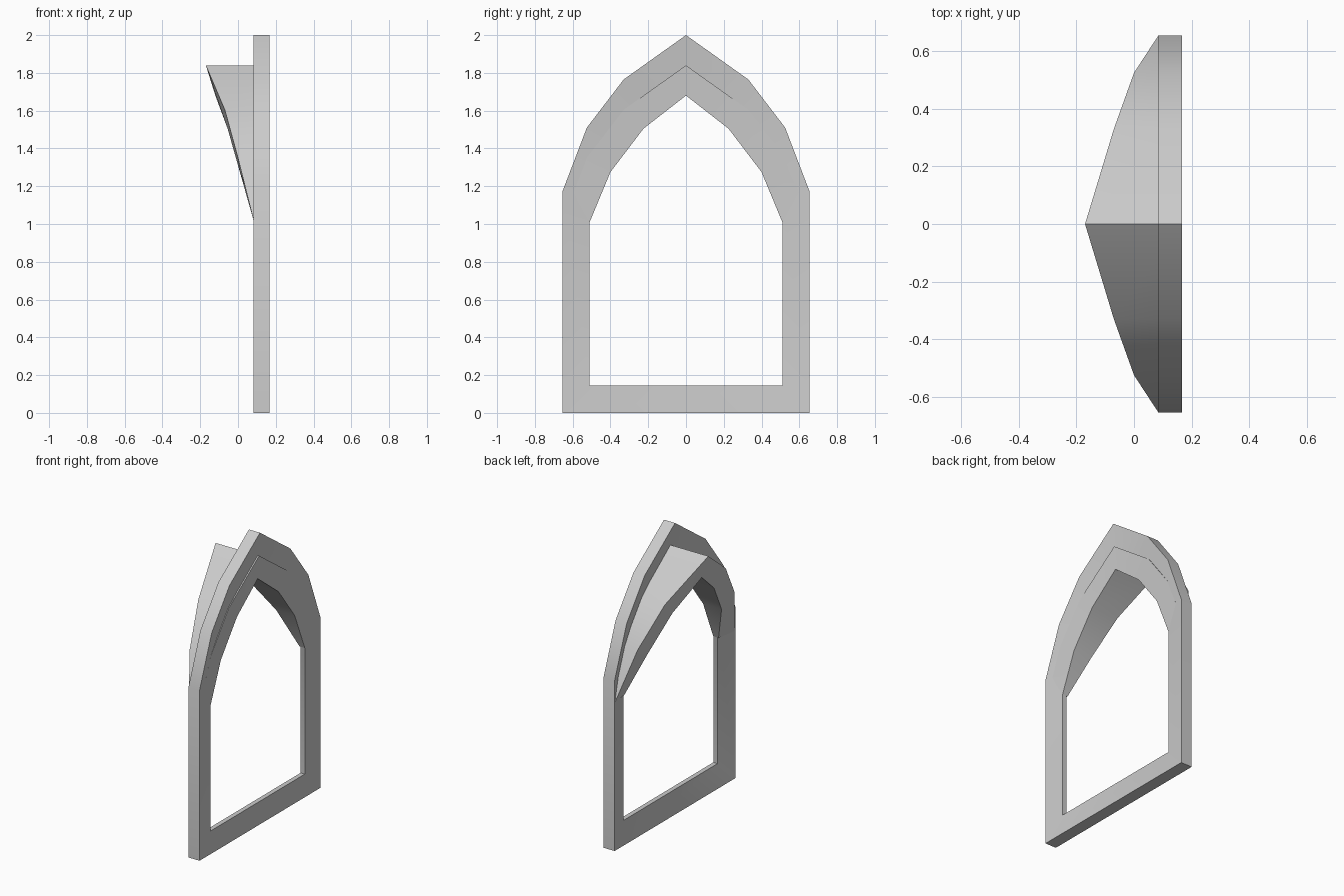
import bpy, bmesh, math

cube = bpy.data.objects.get("Cube")
if cube:
    bpy.data.objects.remove(cube)

stone = bpy.data.materials.new("light_grey_stone")
stone.use_nodes = True
GREY = (0.6, 0.6, 0.6, 1)
stone.diffuse_color = GREY
stone.node_tree.nodes["Principled BSDF"].inputs["Base Color"].default_value = GREY

# Half outlines of the pointed arch as (y, z), from springing to apex
OUTER = [(0.655, 1.17), (0.525, 1.51), (0.33, 1.765), (0, 2.0)]
INNER = [(0.51, 1.17), (0.4, 1.435), (0.225, 1.665), (0, 1.84)]
DROP = 0.16


def mirrored(half):
    """Continue a half path of (x, y, z) over the apex to the other side."""
    return half + [(x, -y, z) for x, y, z in reversed(half[:-1])]


def at(half, xs, drop=0.0):
    return [(x, y, z - drop) for x, (y, z) in zip(xs, half)]


def sweep(name, rails, closed):
    """Skin a ring of parallel rails, either into a loop or with end caps."""
    bm = bmesh.new()
    rows = [[bm.verts.new(p) for p in rail] for rail in rails]
    n = len(rows[0])
    for a, b in zip(rows, rows[1:] + rows[:1]):
        for i in range(n if closed else n - 1):
            j = (i + 1) % n
            bm.faces.new((a[i], a[j], b[j], b[i]))
    if not closed:
        bm.faces.new([r[0] for r in rows])
        bm.faces.new([r[-1] for r in rows])
    bmesh.ops.recalc_face_normals(bm, faces=bm.faces)
    mesh = bpy.data.meshes.new(name)
    bm.to_mesh(mesh)
    bm.free()
    mesh.materials.append(stone)
    obj = bpy.data.objects.new(name, mesh)
    bpy.context.collection.objects.link(obj)
    bpy.ops.object.select_all(action="DESELECT")
    obj.select_set(True)
    bpy.context.view_layer.objects.active = obj
    bpy.ops.object.shade_smooth_by_angle(angle=math.radians(40))


# Window frame: tapered profile, wide outside and narrow inside
def frame_rail(half, x, sill):
    return mirrored(at([(half[0][0], sill)] + half, [x] * 5))


sweep("window_frame", [
    frame_rail(OUTER, 0.083, 0),
    frame_rail(OUTER, 0.167, 0),
    frame_rail(INNER, 0.15, 0.145),
    frame_rail(INNER, 0.118, 0.145),
], True)

# Hood: a lowered copy of the arch, drawn out behind the frame toward the apex
sweep("arch_hood", [
    mirrored(at(OUTER, [0.16] * 4, DROP)),
    mirrored(at(OUTER, [0.085, 0.0, -0.07, -0.17], DROP)),
    mirrored(at(INNER, [0.11, 0.01, -0.055, -0.12], DROP)),
    mirrored(at(INNER, [0.15] * 4, DROP)),
], False)
